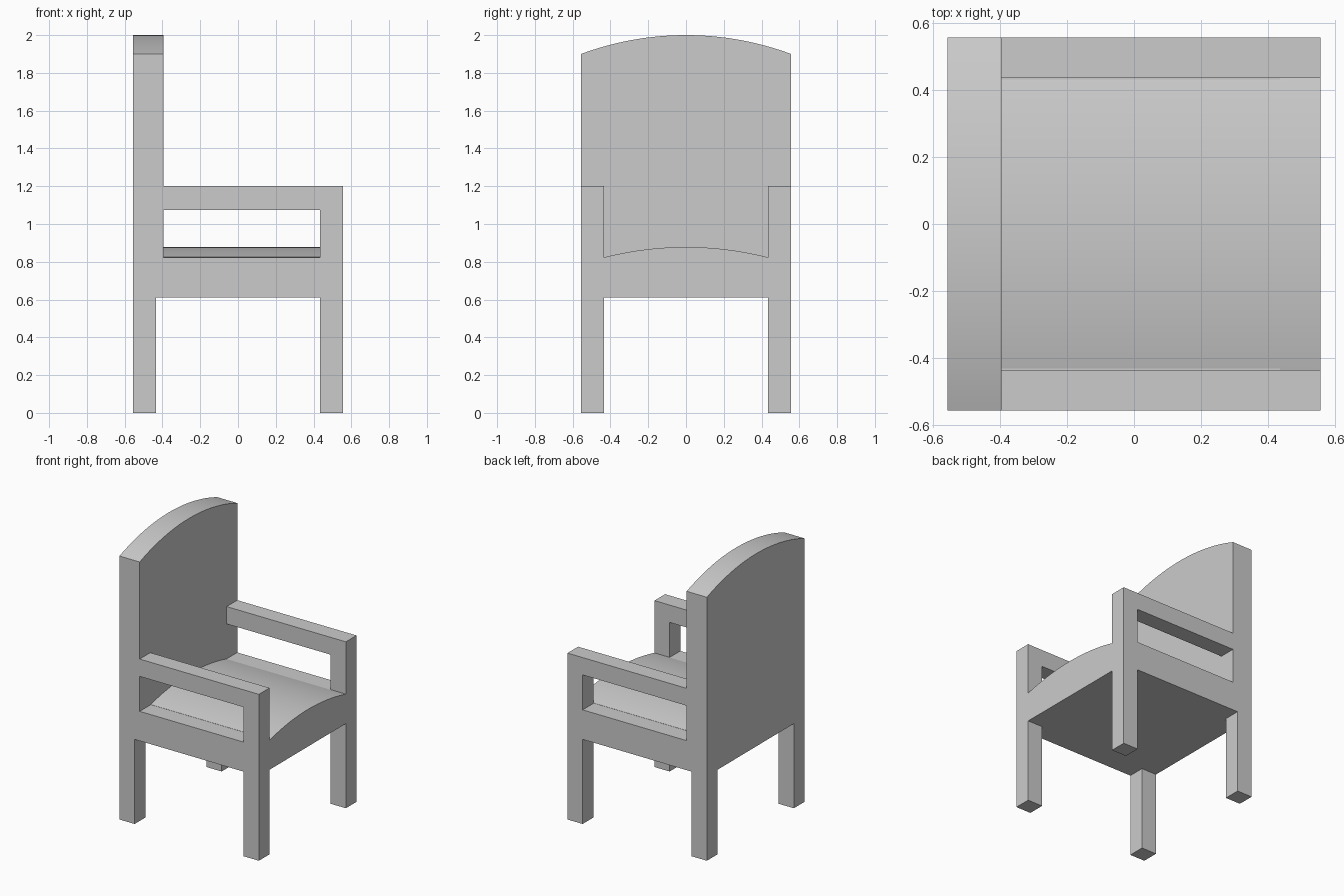
import bpy, bmesh, math
from mathutils import Vector

if "Cube" in bpy.data.objects:
    bpy.data.objects.remove(bpy.data.objects["Cube"])

H = 0.556          # half width and half depth
INNER = 0.435      # inner side of legs and arms
BACK = -0.395      # front face of the backrest


def prism(name, outline, x0, x1):
    """Extrude a (y, z) outline along x."""
    bm = bmesh.new()
    face = bm.faces.new([bm.verts.new((x0, y, z)) for y, z in outline])
    out = bmesh.ops.extrude_face_region(bm, geom=[face])
    moved = [v for v in out["geom"] if isinstance(v, bmesh.types.BMVert)]
    bmesh.ops.translate(bm, verts=moved, vec=Vector((x1 - x0, 0, 0)))
    bmesh.ops.recalc_face_normals(bm, faces=bm.faces)
    mesh = bpy.data.meshes.new(name)
    bm.to_mesh(mesh)
    bm.free()
    obj = bpy.data.objects.new(name, mesh)
    bpy.context.collection.objects.link(obj)
    return obj


def box(name, x, y, z):
    return prism(name, [(y[0], z[0]), (y[1], z[0]), (y[1], z[1]), (y[0], z[1])], *x)


def arc(half, edge, crown, n=32):
    """Circular arc from y = half to y = -half."""
    rise = crown - edge
    r = (half * half + rise * rise) / (2 * rise)
    a = math.asin(half / r)
    return [(r * math.sin(a - 2 * a * i / n),
             crown - r + r * math.cos(a - 2 * a * i / n)) for i in range(n + 1)]


# solid arched block the chair is carved from
chair = prism("armchair", [(-H, 0), (H, 0)] + arc(H, 1.9, 2.0), -H, H)

cutters = [
    # space above the arms
    box("above_arms", (BACK, 1), (-1, 1), (1.2, 2.5)),
    # space between the arms, down to the crowned seat
    prism("seat_space", [(-INNER, 1.5), (INNER, 1.5)] + arc(INNER, 0.823, 0.878), BACK, 1),
    # gaps between the legs
    box("leg_gap_along_x", (-1, 1), (-INNER, INNER), (-1, 0.61)),
    box("leg_gap_along_y", (-INNER, INNER), (-1, 1), (-1, 0.61)),
]
# openings under both arms
for s in (-1, 1):
    cutters.append(box("arm_opening", (BACK, INNER), sorted((s * 0.43, s * 1.0)), (0.823, 1.075)))

bpy.context.view_layer.objects.active = chair
chair.select_set(True)
for c in cutters:
    c.hide_render = True
    mod = chair.modifiers.new(c.name, "BOOLEAN")
    mod.operation = "DIFFERENCE"
    mod.solver = "EXACT"
    mod.object = c
    bpy.ops.object.modifier_apply(modifier=mod.name)
    bpy.data.objects.remove(c)

bpy.ops.object.shade_smooth_by_angle(angle=math.radians(10))
